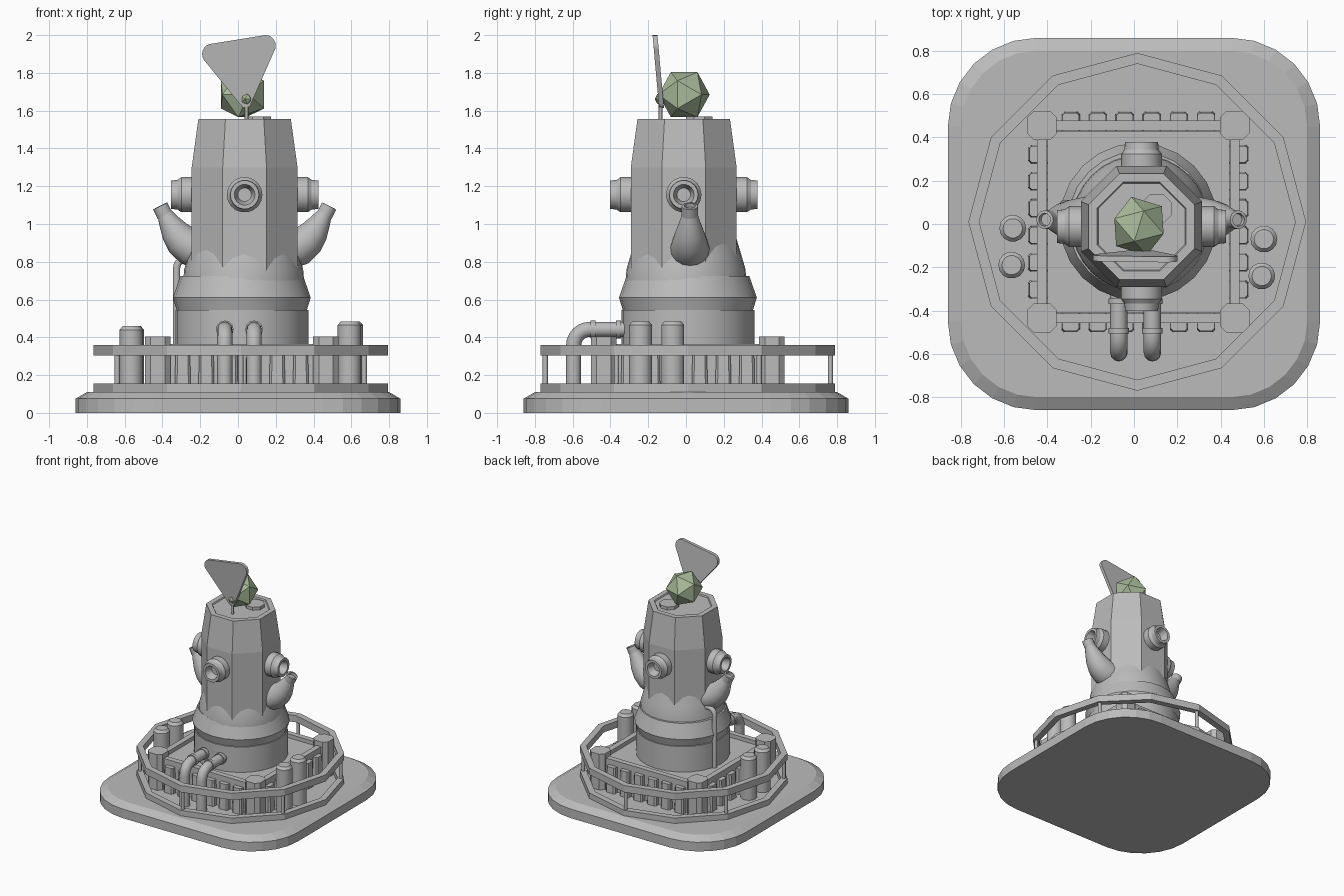
import bpy, bmesh, math
from math import pi, sin, cos
from mathutils import Vector, Matrix

if "Cube" in bpy.data.objects:
    bpy.data.objects.remove(bpy.data.objects["Cube"], do_unlink=True)


def material(name, rgb):
    m = bpy.data.materials.new(name)
    m.use_nodes = True
    m.diffuse_color = (*rgb, 1)
    m.node_tree.nodes["Principled BSDF"].inputs["Base Color"].default_value = (*rgb, 1)
    return m


GREY = material("stone grey", (0.5, 0.5, 0.5))
GREEN = material("leaf green", (0.4, 0.5, 0.33))


def finish(name, bm, mat=GREY, smooth=None):
    bmesh.ops.recalc_face_normals(bm, faces=bm.faces)
    mesh = bpy.data.meshes.new(name)
    bm.to_mesh(mesh)
    bm.free()
    mesh.materials.append(mat)
    ob = bpy.data.objects.new(name, mesh)
    bpy.context.collection.objects.link(ob)
    if smooth:
        bpy.ops.object.select_all(action='DESELECT')
        ob.select_set(True)
        bpy.context.view_layer.objects.active = ob
        bpy.ops.object.shade_smooth_by_angle(angle=math.radians(smooth))
    return ob


def skin(bm, rings, loop=False):
    """Bridge rings of vertices; cap the ends unless the rings close on themselves."""
    n = len(rings[0])
    pairs = list(zip(rings, rings[1:])) + ([(rings[-1], rings[0])] if loop else [])
    for a, b in pairs:
        for i in range(n):
            j = (i + 1) % n
            bm.faces.new((a[i], a[j], b[j], b[i]))
    if not loop:
        bm.faces.new(rings[0][::-1])
        bm.faces.new(rings[-1])


def lathe(name, profile, sides, loc=(0, 0, 0), axis=(0, 0, 1), phase=0.0,
          loop=False, smooth=None):
    bm = bmesh.new()
    rot = Vector(axis).to_track_quat('Z', 'Y').to_matrix()
    rings = []
    for r, z in profile:
        ang = [2 * pi * (i + phase) / sides for i in range(sides)]
        rings.append([bm.verts.new(Vector(loc) + rot @ Vector((r * cos(a), r * sin(a), z)))
                      for a in ang])
    skin(bm, rings, loop)
    return finish(name, bm, GREY, smooth)


def sweep(name, points, radii, side, sides=12, smooth=40):
    """Tube along a planar path; side is the normal of the path's plane."""
    bm = bmesh.new()
    pts, side = [Vector(p) for p in points], Vector(side)
    rings = []
    for i, (p, r) in enumerate(zip(pts, radii)):
        t = (pts[min(i + 1, len(pts) - 1)] - pts[max(i - 1, 0)]).normalized()
        up = t.cross(side)
        rings.append([bm.verts.new(p + r * (side * cos(a) + up * sin(a)))
                      for a in (2 * pi * k / sides for k in range(sides))])
    skin(bm, rings)
    return finish(name, bm, GREY, smooth)


def hull(name, points, mat=GREY, smooth=None):
    bm = bmesh.new()
    verts = [bm.verts.new(p) for p in points]
    bmesh.ops.convex_hull(bm, input=verts)
    bmesh.ops.dissolve_limit(bm, angle_limit=0.01, verts=bm.verts[:], edges=bm.edges[:])
    return finish(name, bm, mat, smooth)


def box(name, x, y, sx, sy, z0, z1, chamfer=0.0, top=1.0):
    """Upright block with chamfered corners and an optional narrower top."""
    pts = []
    for z, k in ((z0, 1.0), (z1, top)):
        for a in (-1, 1):
            for b in (-1, 1):
                pts.append((x + a * k * (sx / 2 - chamfer), y + b * k * sy / 2, z))
                if chamfer:
                    pts.append((x + a * k * sx / 2, y + b * k * (sy / 2 - chamfer), z))
    return hull(name, pts)


# Ground slab with rounded corners and a chamfered top edge
slab = []
for r, z in ((0.41, 0), (0.41, 0.075), (0.35, 0.11)):
    for i in range(28):
        a = 2 * pi * (i // 7 * 6 + i % 7) / 24
        q = pi / 4 + i // 7 * pi / 2
        slab.append((math.copysign(0.45, cos(q)) + r * cos(a),
                     math.copysign(0.45, sin(q)) + r * sin(a), z))
hull("ground_slab", slab)

# Twelve-sided kerb and railing with six posts
CX, CY = 0.015, 0.01
for name, z0, z1 in (("kerb", 0.105, 0.155), ("railing", 0.305, 0.36)):
    lathe(name, [(0.78, z0), (0.78, z1), (0.73, z1), (0.73, z0)], 12, (CX, CY, 0), loop=True)
for i in range(6):
    a = pi / 6 + i * pi / 3
    lathe("railing_post", [(0.014, 0.15), (0.014, 0.31)], 8,
          (CX + 0.755 * cos(a), CY + 0.755 * sin(a), 0), smooth=50)

# Square deck, walls, corner posts and buttresses
DX, DY, H = 0.02, 0.01, 0.445
box("deck", DX, DY, 0.84, 0.84, 0.1, 0.335)
for sx in (-1, 1):
    for sy in (-1, 1):
        box("corner_post", DX + sx * H, DY + sy * H, 0.135, 0.135, 0.1, 0.405, 0.03)
for k in range(4):
    dx, dy = round(cos(k * pi / 2)), round(sin(k * pi / 2))
    along = lambda wide, thick: (thick, wide) if dx else (wide, thick)
    box("deck_wall", DX + dx * H, DY + dy * H, *along(0.78, 0.045), 0.1, 0.365)
    for i in range(6):
        s = (i - 2.5) * 0.125
        box("buttress", DX + dx * H - dy * s, DY + dy * H + dx * s,
            *along(0.085, 0.13), 0.1, 0.32, 0.012, 0.9)

# Storage tanks beside the deck
for x, y, h in ((-0.56, -0.02, 0.46), (-0.565, -0.19, 0.46),
                (0.6, -0.07, 0.485), (0.59, -0.24, 0.485)):
    lathe("tank", [(0.062, 0.1), (0.062, h - 0.02), (0.045, h)], 14, (x, y, 0), smooth=35)

# Round tower foot with its flared collar and the skirt under the shaft
lathe("tower_foot", [(0.352, 0.3), (0.352, 0.545), (0.345, 0.546), (0.365, 0.61),
                     (0.325, 0.725)], 24, (0.02, 0.01, 0), smooth=18)
lathe("tower_skirt", [(0.32, 0.7), (0.315, 0.76), (0.292, 0.84), (0.265, 0.93)], 32,
      (0.03, 0, 0), smooth=35)

# Octagonal shaft with a shallow sunken roof and a roof hatch
TX, TY = 0.035, -0.012
K = 1 / cos(pi / 8)
lathe("tower_shaft", [(0.28 * K, 0.7), (0.28 * K, 1.3), (0.245 * K, 1.555),
                      (0.205 * K, 1.555), (0.2 * K, 1.545)], 8, (TX, TY, 0), phase=0.5)
lathe("roof_hatch", [(0.075, 1.53), (0.075, 1.57)], 8, (0.105, 0.07, 0), phase=0.5)

# Four nozzles around the shaft, each with a funnel mouth
for d in ((1, 0, 0), (-1, 0, 0), (0, 1, 0), (0, -1, 0)):
    lathe("nozzle", [(0.094, 0.22), (0.094, 0.335), (0.08, 0.355), (0.076, 0.39),
                     (0.055, 0.39), (0.036, 0.33)], 18, (TX, TY, 1.155), d, smooth=25)

# Curved side spouts with capped tips
arm = [(0.16, 0.875, 0.11), (0.24, 0.865, 0.108), (0.29, 0.88, 0.1), (0.335, 0.915, 0.09),
       (0.37, 0.96, 0.075), (0.4, 1.01, 0.056), (0.425, 1.055, 0.04)]
tip = Vector((0.4, 0, 0.8)).normalized()
for s in (-1, 1):
    sweep("side_spout", [(TX + s * x, 0.02, z) for x, z, r in arm],
          [r for x, z, r in arm], (0, 1, 0), 16)
    lathe("spout_tip", [(0.043, -0.005), (0.043, 0.05), (0.03, 0.052), (0.028, 0.03)], 14,
          (TX + s * 0.425, 0.02, 1.05), (s * tip.x, 0, tip.z), smooth=35)

# Two elbow pipes at the front, with flanges
for x in (-0.07, 0.085):
    bend = [(x, -0.51 - 0.085 * sin(a), 0.357 + 0.085 * cos(a))
            for a in (i * pi / 12 for i in range(7))]
    path = [(x, -0.3, 0.442)] + bend + [(x, -0.595, 0.1)]
    sweep("front_pipe", path, [0.04] * len(path), (1, 0, 0))
    for y in (-0.505, -0.37):
        lathe("pipe_flange", [(0.047, 0), (0.047, 0.025)], 12, (x, y, 0.442),
              (0, 1, 0), smooth=40)

# Thin pipe climbing from the foot to the shaft
bend = [(-0.275 - 0.05 * cos(a), 0.09, 0.765 + 0.05 * sin(a))
        for a in (i * pi / 10 for i in range(6))]
path = [(-0.325, 0.09, 0.33)] + bend + [(-0.2, 0.09, 0.815)]
sweep("side_pipe", path, [0.02] * len(path), (0, 1, 0), 10)


# Faceted crystals: twenty-sided solids
def crystal(name, loc, radius, turn):
    g = (1 + 5 ** 0.5) / 2
    rot = Matrix.Rotation(turn, 3, 'Z')
    pts = []
    for a in (-1, 1):
        for b in (-g, g):
            pts += [(0, a, b), (a, b, 0), (b, 0, a)]
    hull(name, [Vector(loc) + rot @ Vector(p).normalized() * radius for p in pts], GREEN)


crystal("roof_crystal", (0.023, -0.01, 1.685), 0.14, -0.3)
crystal("small_crystal", (0.045, -0.135, 1.662), 0.032, 0.3)

# Leaning rounded triangular sail on a thin stem
sail = []
for x, z, r in ((-0.135, 1.9, 0.055), (0.145, 1.945, 0.055), (0.04, 1.645, 0.03)):
    for i in range(20):
        a = 2 * pi * i / 20
        zz = z + r * sin(a)
        for t in (-0.013, 0.013):
            sail.append((x + r * cos(a), -0.13 - 0.09 * (zz - 1.62) + t, zz))
hull("sail", sail, smooth=30)
lathe("sail_stem", [(0.01, 1.54), (0.01, 1.68)], 8, (0.045, -0.135, 0), smooth=50)
